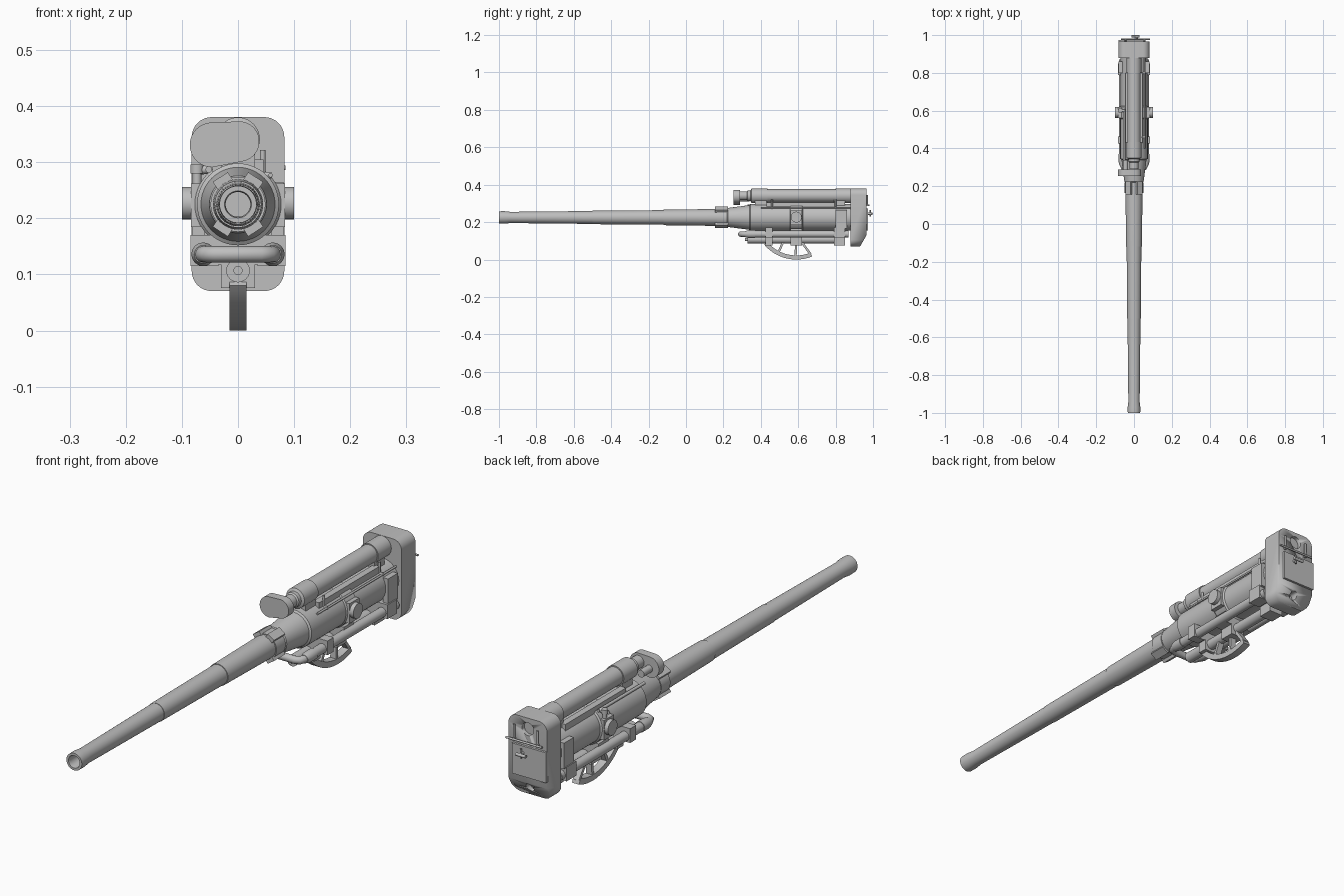
import bpy, bmesh, math
from mathutils import Vector

if "Cube" in bpy.data.objects:
    bpy.data.objects.remove(bpy.data.objects["Cube"])

steel = bpy.data.materials.new("grey_steel")
steel.diffuse_color = (0.52, 0.52, 0.52, 1)
steel.use_nodes = True
steel.node_tree.nodes["Principled BSDF"].inputs["Base Color"].default_value = steel.diffuse_color
AXIS = 0.225  # height of the bore axis


def finish(name, bm, smooth=True):
    bmesh.ops.recalc_face_normals(bm, faces=bm.faces)
    me = bpy.data.meshes.new(name)
    bm.to_mesh(me)
    bm.free()
    me.materials.append(steel)
    ob = bpy.data.objects.new(name, me)
    bpy.context.collection.objects.link(ob)
    bpy.ops.object.select_all(action='DESELECT')
    ob.select_set(True)
    bpy.context.view_layer.objects.active = ob
    if smooth:
        bpy.ops.object.shade_smooth_by_angle(angle=math.radians(32))
    return ob


def lathe(name, profile, x=0, z=AXIS, seg=40):
    """Turn (y, radius) pairs about an axis parallel to y."""
    bm = bmesh.new()
    rings = []
    for y, r in profile:
        rings.append([bm.verts.new((x + r * math.cos(2 * math.pi * i / seg), y,
                                    z + r * math.sin(2 * math.pi * i / seg))) for i in range(seg)])
    for a, b in zip(rings, rings[1:]):
        for i in range(seg):
            j = (i + 1) % seg
            bm.faces.new((a[i], a[j], b[j], b[i]))
    bm.faces.new(rings[0])
    bm.faces.new(rings[-1])
    return finish(name, bm)


def tube(name, y0, y1, r, x=0, z=AXIS, seg=32):
    return lathe(name, [(y0, r), (y1, r)], x, z, seg)


def rod(name, p, q, r, seg=12):
    p, q = Vector(p), Vector(q)
    bm = bmesh.new()
    bmesh.ops.create_cone(bm, cap_ends=True, segments=seg, radius1=r, radius2=r, depth=(q - p).length)
    rot = (q - p).to_track_quat('Z', 'Y')
    for v in bm.verts:
        v.co = rot @ v.co + (p + q) / 2
    return finish(name, bm)


def prism(name, pts, a, b, axis):
    """Extrude an outline from a to b: axis 'y' takes (x, z) points, axis 'x' takes (y, z)."""
    bm = bmesh.new()
    place = (lambda p, d: (p[0], d, p[1])) if axis == 'y' else (lambda p, d: (d, p[0], p[1]))
    lo = [bm.verts.new(place(p, a)) for p in pts]
    hi = [bm.verts.new(place(p, b)) for p in pts]
    bm.faces.new(lo)
    bm.faces.new(hi)
    for i in range(len(pts)):
        j = (i + 1) % len(pts)
        bm.faces.new((lo[i], lo[j], hi[j], hi[i]))
    return finish(name, bm)


def box(name, x0, x1, y0, y1, z0, z1):
    return prism(name, [(x0, z0), (x1, z0), (x1, z1), (x0, z1)], y0, y1, 'y')


def arc(cx, cz, r, a0, a1, n):
    return [(cx + r * math.cos(math.radians(a0 + (a1 - a0) * i / n)),
             cz + r * math.sin(math.radians(a0 + (a1 - a0) * i / n))) for i in range(n + 1)]


def cut(ob, cutter):
    mod = ob.modifiers.new("cut", 'BOOLEAN')
    mod.operation, mod.object, mod.solver = 'DIFFERENCE', cutter, 'EXACT'
    bpy.context.view_layer.objects.active = ob
    bpy.ops.object.modifier_apply(modifier=mod.name)
    bpy.data.objects.remove(cutter)


# Barrel with open bore, muzzle swell and sleeves
lathe("barrel", [(0.4, 0.022), (-0.99, 0.022), (-1.0, 0.024), (-1.0, 0.033), (-0.97, 0.0335),
                 (-0.94, 0.030), (-0.5, 0.0345), (-0.5, 0.036), (-0.12, 0.039), (-0.12, 0.0415),
                 (0.15, 0.045), (0.42, 0.045)], seg=48)
# Locking collar lugs
for a in (57, 123, 237, 303):
    ca, sa = math.cos(math.radians(a)), math.sin(math.radians(a))
    outline = [(r * ca - t * sa, AXIS + r * sa + t * ca)
               for r, t in ((0.035, -0.016), (0.058, -0.016), (0.058, 0.016), (0.035, 0.016))]
    prism("collar_lug", outline, 0.155, 0.225, 'y')
tube("collar_ring", 0.165, 0.22, 0.049)

# Cradle body, tapered nose and bands
lathe("cradle", [(0.22, 0.046), (0.225, 0.051), (0.34, 0.066), (0.345, 0.073), (0.555, 0.073),
                 (0.56, 0.077), (0.62, 0.077), (0.625, 0.071), (0.86, 0.071), (0.89, 0.071)], seg=48)
for s in (-1, 1):
    rod("trunnion", (s * 0.06, 0.59, 0.227), (s * 0.1, 0.59, 0.227), 0.029, 24)
    box("trunnion_plate", min(s * .06, s * .084), max(s * .06, s * .084), 0.56, 0.62, 0.185, 0.262)
    box("cradle_rail", min(s * .02, s * .045), max(s * .02, s * .045), 0.43, 0.80, 0.275, 0.305)

# Recuperator cylinder above the cradle
lathe("recuperator", [(0.29, 0.024), (0.325, 0.024), (0.33, 0.029), (0.345, 0.029), (0.35, 0.039),
                      (0.435, 0.039), (0.435, 0.035), (0.80, 0.035), (0.80, 0.039), (0.885, 0.039)],
      0, 0.341)
prism("recuperator_head", arc(-0.046, 0.331, 0.040, 90, 270, 16)
      + arc(0.002, 0.337, 0.036, -75, 85, 16), 0.255, 0.288, 'y')
tube("head_link", 0.285, 0.34, 0.014, -0.045, 0.325, 20)
for y in (0.40, 0.82):
    box("recuperator_saddle", -0.03, 0.03, y - 0.03, y + 0.03, 0.27, 0.325)

# Lower recoil tubes joined by a front cross pipe
for s in (-1, 1):
    x = s * 0.062
    lathe("recoil_tube", [(0.315, 0.016), (0.335, 0.021), (0.37, 0.021), (0.37, 0.0185), (0.87, 0.0185)],
          x, 0.136, 24)
    for y0, y1 in ((0.425, 0.462), (0.79, 0.85)):
        box("tube_clamp", min(s * .035, s * .085), max(s * .035, s * .085), y0, y1, 0.115, 0.17)
    box("clamp_upright", min(s * .06, s * .081), max(s * .06, s * .081), 0.80, 0.86, 0.165, 0.265)
cu = bpy.data.curves.new("cross_pipe", 'CURVE')
cu.dimensions, cu.bevel_depth, cu.bevel_resolution, cu.use_fill_caps = '3D', 0.0145, 4, True
path = [(-0.062, 0.34), (-0.062, 0.315), (-0.055, 0.298), (-0.04, 0.292),
        (0.04, 0.292), (0.055, 0.298), (0.062, 0.315), (0.062, 0.34)]
sp = cu.splines.new('POLY')
sp.points.add(len(path) - 1)
for p, (x, y) in zip(sp.points, path):
    p.co = (x, y, 0.136, 1)
cu.materials.append(steel)
bpy.context.collection.objects.link(bpy.data.objects.new("cross_pipe", cu))

# Central lower buffer and its hangers
lathe("buffer", [(0.315, 0.008), (0.33, 0.008), (0.33, 0.021), (0.84, 0.021)], 0, 0.107, 24)
for y0, y1 in ((0.425, 0.462), (0.56, 0.62), (0.79, 0.85)):
    box("buffer_hanger", -0.03, 0.03, y0, y1, 0.076, 0.16)
    box("hanger_crossbar", -0.06, 0.06, y0, y1, 0.118, 0.165)

# Elevating arc centred on the trunnions, with spokes
prism("elevating_arc", arc(0.59, AXIS, 0.225, 220, 292, 24) + arc(0.59, AXIS, 0.203, 292, 220, 24),
      -0.015, 0.015, 'x')


def spoke(y0, z0, y1, z1, w=0.006):
    d = Vector((y1 - y0, z1 - z0)).normalized()
    n = Vector((-d.y, d.x)) * w
    prism("arc_spoke", [(y0 + n.x, z0 + n.y), (y1 + n.x, z1 + n.y), (y1 - n.x, z1 - n.y),
                        (y0 - n.x, z0 - n.y)], -0.012, 0.012, 'x')


spoke(0.52, 0.095, 0.495, 0.040)
spoke(0.59, 0.095, 0.585, 0.012)
spoke(0.617, 0.095, 0.667, 0.027)

# Breech block with rounded corners, rear bevel and round recesses
outline = []
for cx, cz, a in ((0.047, 0.345, 0), (-0.047, 0.345, 90), (-0.047, 0.106, 180), (0.047, 0.106, 270)):
    outline += arc(cx, cz, 0.0355, a, a + 90, 8)
block = prism("breech_block", outline, 0.88, 0.965, 'y')
cut(block, prism("bevel_cutter", [(0.925, 0.06), (0.972, 0.142), (1.02, 0.142), (1.02, 0.0), (0.925, 0.0)],
                 -0.2, 0.2, 'x'))
cut(block, tube("upper_recess_cutter", 0.95, 1.0, 0.025, 0, 0.338))
cut(block, tube("lower_recess_cutter", 0.925, 1.0, 0.016, 0, 0.108))

# Breech door, operating bar and handle
box("breech_door", -0.083, 0.062, 0.96, 0.974, 0.155, 0.272)
rod("operating_bar", (-0.07, 0.978, 0.29), (0.085, 0.978, 0.29), 0.004)
for x in (-0.045, 0.055):
    rod("bar_support", (x, 0.970, 0.285), (x, 0.970, 0.345), 0.004)
    rod("bar_stud", (x, 0.955, 0.29), (x, 0.98, 0.29), 0.005)
rod("handle_stem", (0.015, 0.965, 0.245), (0.015, 0.995, 0.245), 0.006)
rod("handle_grip", (-0.012, 0.994, 0.245), (0.03, 0.994, 0.245), 0.006)
rod("handle_lever", (0.015, 0.985, 0.23), (0.015, 0.985, 0.265), 0.004)

# Sight post and control rods along the sides
rod("sight_post", (-0.073, 0.6, 0.21), (-0.073, 0.6, 0.288), 0.008, 16)
rod("sight_cap", (-0.073, 0.6, 0.28), (-0.073, 0.6, 0.296), 0.012, 16)
rod("sight_arm", (-0.073, 0.6, 0.285), (-0.052, 0.6, 0.288), 0.008)
rod("left_control_rod", (-0.052, 0.33, 0.287), (-0.052, 0.61, 0.287), 0.006)
rod("right_control_rod", (0.058, 0.40, 0.277), (0.058, 0.88, 0.277), 0.004)
for y in (0.46, 0.80):
    rod("rod_post", (0.044, y, 0.27), (0.044, y, 0.322), 0.005)
    rod("rod_bracket", (0.044, y, 0.277), (0.06, y, 0.277), 0.006)
